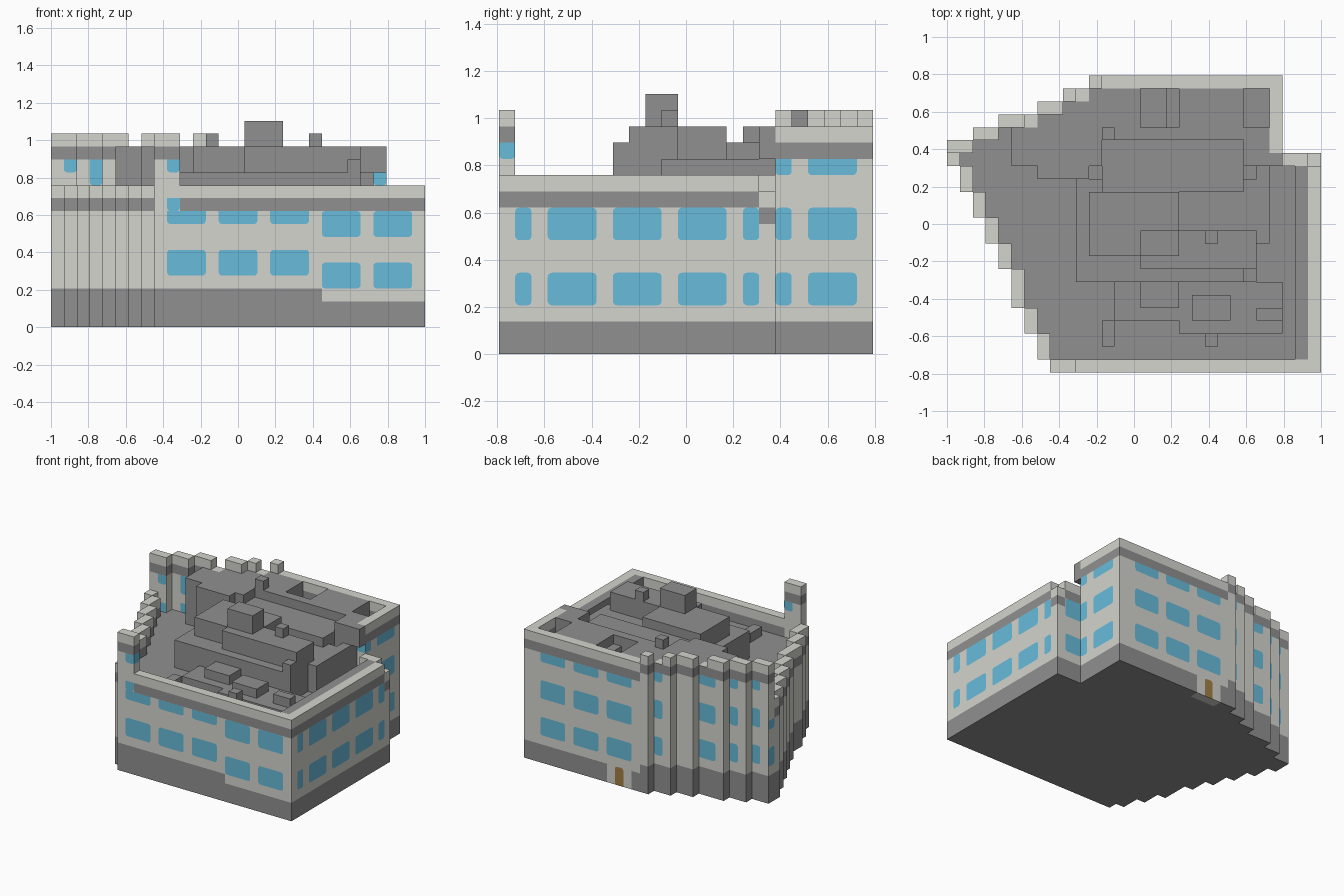
import bpy, bmesh, math
from mathutils import Vector

cube = bpy.data.objects.get("Cube")
if cube:
    bpy.data.objects.remove(cube, do_unlink=True)

U = 2 / 29            # size of one block
NX, NY = 29, 23       # footprint in blocks
FLOOR, LOW, TALL = 9, 11, 15    # heights of the floor, low and tall wall sections


def material(name, r, g, b):
    m = bpy.data.materials.new(name)
    m.use_nodes = True
    m.diffuse_color = (r, g, b, 1)
    m.node_tree.nodes["Principled BSDF"].inputs["Base Color"].default_value = (r, g, b, 1)
    return m


LIGHT = material("light stone", 0.66, 0.66, 0.62)
DARK = material("dark stone", 0.28, 0.28, 0.28)
GLASS = material("blue glass", 0.14, 0.5, 0.7)
WOOD = material("brown wood", 0.36, 0.21, 0.06)


def place(i, j, k):
    return Vector(((i - NX / 2) * U, (j - NY / 2) * U, k * U))


def finish(name, bm, mat):
    mesh = bpy.data.meshes.new(name)
    bm.to_mesh(mesh)
    bm.free()
    mesh.materials.append(mat)
    bpy.context.collection.objects.link(bpy.data.objects.new(name, mesh))


# Footprint: stepped left side (first row, last row, left edge) and stepped back
LEFT = [(0, 1, 8), (1, 3, 7), (3, 5, 6), (5, 8, 5), (8, 10, 4),
        (10, 12, 3), (12, 14, 2), (14, 16, 1), (16, 18, 0)]
BACK = [(0, 2, 18), (2, 4, 19), (4, 7, 20), (7, 9, 21), (9, 11, 22), (11, 26, 23), (26, 29, 17)]
SIDES = ((1, 0), (-1, 0), (0, 1), (0, -1))


def lookup(table, n):
    return next((v for a, b, v in table if a <= n < b), 0)


def inside(i, j):
    return 0 <= j < lookup(BACK, i) and lookup(LEFT, j) <= i < NX


cells = [(i, j) for i in range(NX) for j in range(NY) if inside(i, j)]
ring = {(i, j) for i, j in cells if not all(inside(i + a, j + b) for a, b in SIDES)}

# Roof heights: later boxes overwrite earlier ones (x range, y range, height)
ROOF = [
    (5, 25, 16, 22, 14),    # back roof
    (7, 11, 15, 16, 14),    # broken front edge of back roof
    (12, 23, 15, 18, 13),   # trench along the edge
    (15, 17, 19, 22, 12),   # hollows in back roof
    (17, 18, 19, 22, 13),
    (23, 25, 19, 22, 12),
    (12, 13, 18, 19, 15),
    (10, 24, 7, 15, 12),    # middle terrace
    (24, 25, 10, 16, 12),
    (23, 24, 7, 8, 13),
    (12, 23, 14, 15, 13),
    (11, 18, 9, 14, 14),    # raised slabs
    (15, 24, 8, 11, 14),
    (15, 18, 9, 11, 16),    # top block
    (20, 21, 10, 11, 15),
    (13, 18, 4, 7, 10),     # front rubble
    (18, 26, 3, 7, 10),
    (12, 13, 2, 4, 10),
    (20, 21, 2, 3, 11),
    (15, 18, 5, 7, 11),
    (19, 22, 4, 6, 11),
    (24, 26, 4, 5, 11),
    (27, 28, 1, 16, 11),    # ledge along right parapet
]

# Fill the block grid, naming the part each block belongs to
blocks = {}
for i, j in cells:
    if (i, j) in ring:
        if j >= 17 or (j == 0 and i < 10):
            top = TALL if i < 12 else TALL - 1
        else:
            top = LOW
        if (i, j) == (NX - 1, 16):
            top = LOW - 1
        tall_right = j >= 17 and i >= 12
        base = 2 if i >= 21 or tall_right else 3
        doorway = j == NY - 1 and 13 <= i < 16
        gap = top == TALL and i in (6, 10)
        for k in range(top - gap):
            if k < base and not doorway:
                part = "plinth"
            elif k == top - 2:
                part = "cornice_band"
            else:
                part = "coping" if k == top - 1 else "walls"
            blocks[i, j, k] = part
    else:
        top = FLOOR
        for a, b, c, d, h in ROOF:
            if a <= i < b and c <= j < d:
                top = h
        for k in range(top):
            blocks[i, j, k] = "roof" if k else "plinth"
for k in (12, 13):          # overhanging piece at the notch
    blocks[25, 16, k] = "roof"

# Mesh only the faces that touch air
AXES = [Vector(v) for v in ((1, 0, 0), (0, 1, 0), (0, 0, 1))]


def build_part(part, mat):
    bm = bmesh.new()
    verts = {}

    def vert(p):
        key = tuple(round(c) for c in p)
        if key not in verts:
            verts[key] = bm.verts.new(place(*key))
        return verts[key]

    for pos, owner in blocks.items():
        p = Vector(pos)
        for n in range(3):
            a, u, v = AXES[n], AXES[(n + 1) % 3], AXES[(n + 2) % 3]
            for side in (0, 1):
                # The open top of a gap in the coping is light like the coping
                open_top = owner == "cornice_band" and n == 2 and side
                if ("coping" if open_top else owner) != part:
                    continue
                beside = p + a * (2 * side - 1)
                if tuple(round(c) for c in beside) in blocks:
                    continue
                o = p + a * side
                quad = [o, o + u, o + u + v, o + v]
                bm.faces.new([vert(q) for q in (quad if side else quad[::-1])])
    finish(part, bm, mat)


for part, mat in (("plinth", DARK), ("walls", LIGHT), ("cornice_band", DARK),
                  ("coping", LIGHT), ("roof", DARK)):
    build_part(part, mat)


# Flat rounded panes for windows and door, set just proud of the wall
def plate(bm, axis, sign, plane, u0, u1, z0, z1, flat_top=False, flat_base=False):
    r, outline = 0.25, []
    corners = [(u1, z1, -1, -1, 0), (u0, z1, 1, -1, 1), (u0, z0, 1, 1, 2), (u1, z0, -1, 1, 3)]
    for u, z, su, sz, quarter in corners:
        if (flat_top and z == z1) or (flat_base and z == z0):
            outline.append((u, z))
            continue
        for s in range(4):
            t = (quarter + s / 3) * math.pi / 2
            outline.append((u + su * r + r * math.cos(t), z + sz * r + r * math.sin(t)))
    d = plane + 0.012 * sign
    verts = [bm.verts.new(place(d, u, z) if axis == "x" else place(u, d, z)) for u, z in outline]
    bm.faces.new(verts if (axis == "x") == (sign > 0) else verts[::-1])


def windows(bm, axis, sign, plane, spans, rows):
    for u0, u1 in spans:
        for z0, z1, flat in rows:
            plate(bm, axis, sign, plane, u0, u1, z0, z1, flat)


LOWER = [(3, 5, False), (7, 9, False)]
UPPER = [(4, 6, False), (8, 9, True)]
TOP_ROW = [(12, 13, True)]
FULL = [(4, 6, False), (8, 10, False)] + TOP_ROW
RIGHT_TALL = LOWER + [(11, 12, True)]

glass = bmesh.new()
windows(glass, "y", -1, 0, [(9, 12), (13, 16), (17, 20)], UPPER)            # front
windows(glass, "y", -1, 0, [(9, 10)], [(9, 10, True)] + TOP_ROW)
windows(glass, "x", 1, 10, [(0, 1)], TOP_ROW)                               # corner column
windows(glass, "y", 1, 1, [(9, 10)], TOP_ROW)
windows(glass, "y", -1, 0, [(21, 24), (25, 28)], LOWER)
windows(glass, "x", 1, 29, [(1, 2), (3, 6), (7, 10), (11, 14), (15, 16)], LOWER)  # right
windows(glass, "y", 1, 17, [(26, 28)], LOWER)                               # notch
windows(glass, "x", 1, 26, [(17, 18), (19, 22)], RIGHT_TALL)
windows(glass, "y", 1, 23, [(13, 16), (17, 20), (21, 24)], RIGHT_TALL)      # back
for span, plane in (((10, 11), 22), ((5, 7), 20), ((3, 4), 19), ((1, 2), 18)):
    windows(glass, "y", 1, plane, [span], FULL)
for first, last, edge in LEFT[1:]:                                          # left steps
    windows(glass, "x", -1, edge, [(last - 1, last)], UPPER)
windows(glass, "y", -1, 17, [(1, 2)], TOP_ROW + [(9, 10, True)])            # inner faces
windows(glass, "y", -1, 18, [(3, 4)], [(11, 13, True), (9, 10, True)])
windows(glass, "y", -1, 17, [(25, 26)], [(11, 12, True)])
finish("windows", glass, GLASS)

door = bmesh.new()
plate(door, "y", 1, 23, 14, 15, 0, 2, flat_base=True)
finish("back_door", door, WOOD)
